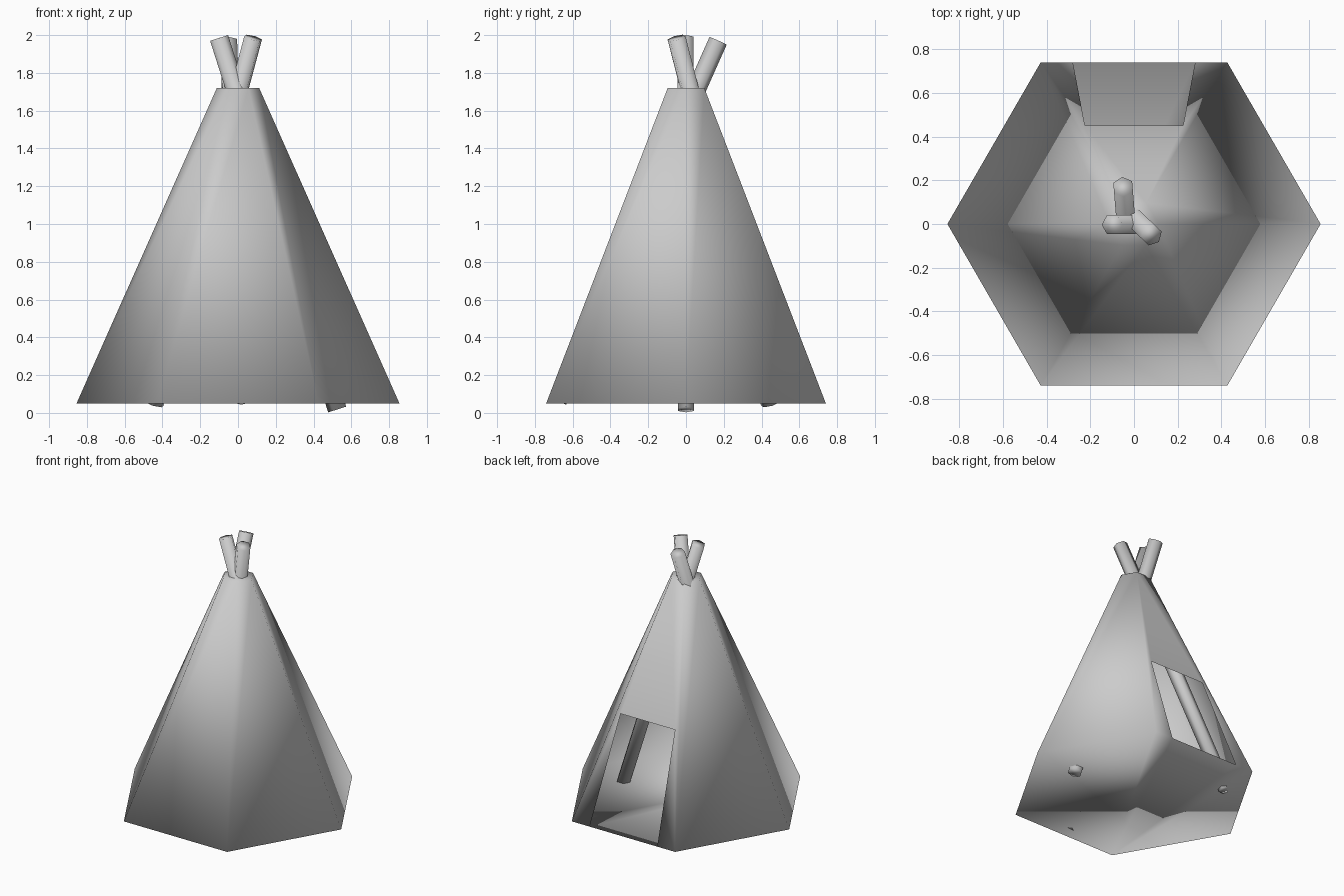
import bpy, bmesh
from math import cos, sin, radians
from mathutils import Vector

if "Cube" in bpy.data.objects:
    bpy.data.objects.remove(bpy.data.objects["Cube"])

Z0, Z1 = 0.05, 1.72
R0, R1 = 0.855, 0.112


def finish(bm, name):
    bmesh.ops.recalc_face_normals(bm, faces=bm.faces)
    for f in bm.faces:
        f.smooth = True
    mesh = bpy.data.meshes.new(name)
    bm.to_mesh(mesh)
    bm.free()
    obj = bpy.data.objects.new(name, mesh)
    bpy.context.collection.objects.link(obj)
    return obj


# Six-sided tent skin with floor, cap and a doorway in the back panel
bm = bmesh.new()


def ring(r, z):
    return [bm.verts.new((r * cos(radians(60 * i)), r * sin(radians(60 * i)), z))
            for i in range(6)]


low, high = ring(R0, Z0), ring(R1, Z1)


def door_vert(x, z):
    r = R0 + (R1 - R0) * (z - Z0) / (Z1 - Z0)
    return bm.verts.new((x, r * cos(radians(30)), z))


door_r0, door_r1 = door_vert(0.28, Z0), door_vert(0.225, 0.80)
door_l1, door_l0 = door_vert(-0.225, 0.80), door_vert(-0.28, Z0)
for i in range(6):
    j = (i + 1) % 6
    sill = [door_r0, door_r1, door_l1, door_l0] if i == 1 else []
    bm.faces.new([low[i]] + sill + [low[j], high[j], high[i]])
bm.faces.new(high)
bm.faces.new((low[:2] + [door_r0, door_l0] + low[2:])[::-1])
finish(bm, "tent_cover")


# Three crossed poles
def pole(name, bottom, top, radius=0.05):
    a, b = Vector(bottom), Vector(top)
    bm = bmesh.new()
    bmesh.ops.create_cone(bm, cap_ends=True, segments=6, radius1=radius,
                          radius2=radius, depth=(b - a).length)
    obj = finish(bm, name)
    obj.location = (a + b) / 2
    obj.rotation_euler = (b - a).to_track_quat('Z', 'Y').to_euler()


pole("right_pole", (0.525, 0.0, 0.018), (-0.10, -0.003, 1.985))
pole("left_pole", (-0.44, 0.445, 0.047), (0.08, -0.05, 1.985))
pole("front_pole", (0.02, -0.68, 0.064), (-0.05, 0.17, 1.97))
